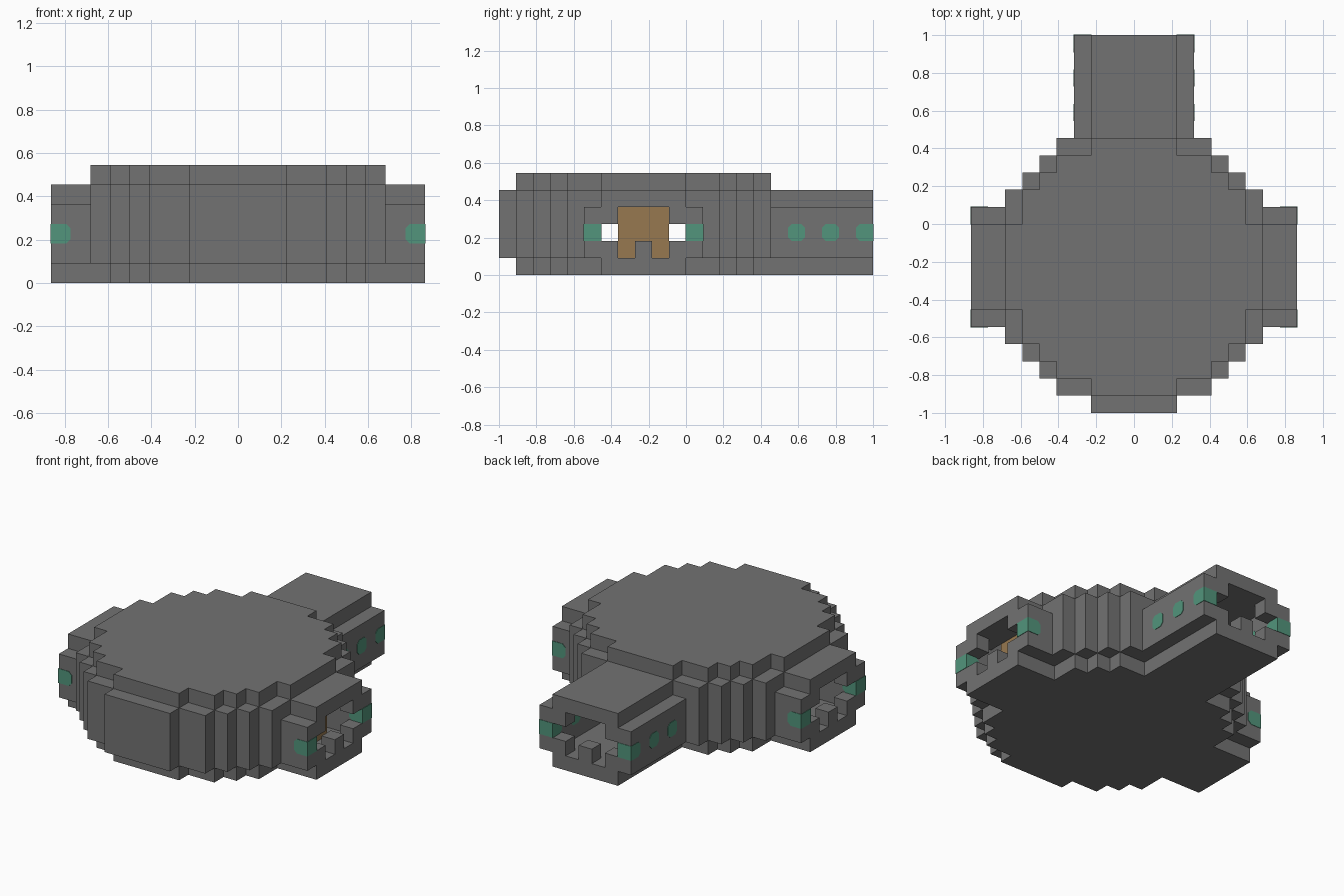
import bpy, bmesh, math
from mathutils import Matrix, Vector

cube = bpy.data.objects.get("Cube")
if cube:
    bpy.data.objects.remove(cube, do_unlink=True)

U = 1 / 11           # one block
MID = -2.5           # hub centre along y, in blocks
EPS = 0.03           # lamp projection, in blocks


def material(name, rgb):
    m = bpy.data.materials.new(name)
    m.use_nodes = True
    m.diffuse_color = (*rgb, 1)
    bsdf = next(n for n in m.node_tree.nodes if n.type == 'BSDF_PRINCIPLED')
    bsdf.inputs["Base Color"].default_value = (*rgb, 1)
    return m


GREY = material("hull grey", (0.17, 0.17, 0.17))
GREEN = material("lamp green", (0.085, 0.30, 0.20))
GOLD = material("door ochre", (0.31, 0.19, 0.08))


def finish(name, bm, mat, place=Matrix()):
    """Turn block units into an object of the given colour."""
    bmesh.ops.recalc_face_normals(bm, faces=bm.faces)
    bm.transform(Matrix.Scale(U, 4) @ place)
    mesh = bpy.data.meshes.new(name)
    bm.to_mesh(mesh)
    bm.free()
    mesh.materials.append(mat)
    obj = bpy.data.objects.new(name, mesh)
    bpy.context.collection.objects.link(obj)
    return obj


def add_box(bm, x, y, z):
    lo, hi = Vector((x[0], y[0], z[0])), Vector((x[1], y[1], z[1]))
    size = Matrix.Diagonal((*(hi - lo), 1))
    bmesh.ops.create_cube(bm, size=1, matrix=Matrix.Translation((lo + hi) / 2) @ size)


def add_prism(bm, points, offset):
    face = bm.faces.new([bm.verts.new(p) for p in points])
    new = bmesh.ops.extrude_face_region(bm, geom=[face])["geom"]
    bmesh.ops.translate(bm, vec=offset,
                        verts=[v for v in new if isinstance(v, bmesh.types.BMVert)])


# Stepped round floor and roof
STEPS = [(7.5, 2.5), (6.5, 2.5), (6.5, 4.5), (5.5, 4.5), (5.5, 5.5),
         (4.5, 5.5), (4.5, 6.5), (2.5, 6.5), (2.5, 7.5)]
half = STEPS + [(-x, y) for x, y in reversed(STEPS)]
outline = half + [(-x, -y) for x, y in half]
for name, z in (("hub_floor", 0), ("hub_roof", 5)):
    bm = bmesh.new()
    add_prism(bm, [(x, y + MID, z) for x, y in outline], (0, 0, 1))
    finish(name, bm, GREY)

# Wall columns around the hub, mirrored to the four quarters
COLUMNS = [((6.5, 7.5), (2.5, 4.5)), ((5.5, 6.5), (4.5, 5.5)),
           ((4.5, 5.5), (5.5, 6.5)), ((2.5, 4.5), (6.5, 7.5))]
bm = bmesh.new()
for sx in (-1, 1):
    for sy in (-1, 1):
        for x, y in COLUMNS:
            add_box(bm, sorted(sx * v for v in x),
                    sorted(sy * v + MID for v in y), (1, 5))
finish("hub_wall", bm, GREY)

bm = bmesh.new()
add_box(bm, (-2.5, 2.5), (-11, -10), (1, 5))
finish("front_wall", bm, GREY)


def arm(name, start, end, place, lamps):
    """Hollow docking arm along local +y, with a stepped port at its end."""
    bm = bmesh.new()
    add_box(bm, (-2.5, 2.5), (start, end), (0, 1))
    add_box(bm, (-2.5, 2.5), (start, end), (4, 5))
    for side in ((-3.5, -2.5), (2.5, 3.5)):
        add_box(bm, side, (start, end), (1, 4))
    finish(name + "_shell", bm, GREY, place)

    # Port corner blocks and the middle sill post
    bm = bmesh.new()
    for side in ((-2.5, -1.5), (1.5, 2.5)):
        for z in ((1, 2), (3, 4)):
            add_box(bm, side, (end - 1, end), z)
    add_box(bm, (-0.5, 0.5), (end - 1, end), (1, 2))
    finish(name + "_port", bm, GREY, place)

    # Chamfered lamps set through both side walls
    bm = bmesh.new()
    c = 0.22
    for t in lamps:
        a, b = t, t + 1
        shape = [(a + c, 3), (a, 3 - c), (a, 2 + c), (a + c, 2)]
        if b == end:
            shape += [(b + EPS, 2), (b + EPS, 3)]
        else:
            shape += [(b - c, 2), (b, 2 + c), (b, 3 - c), (b - c, 3)]
        for s in (-3.5, 2.5):
            add_prism(bm, [(s - EPS, y, z) for y, z in shape], (1 + 2 * EPS, 0, 0))
    finish(name + "_lamps", bm, GREEN, place)


def turned(angle):
    return Matrix.Translation((0, MID, 0)) @ Matrix.Rotation(math.radians(angle), 4, 'Z')


arm("rear_arm", 5, 11, Matrix(), (6, 8, 10))
arm("left_arm", 7.5, 9.5, turned(-90), (8.5,))
arm("right_arm", 7.5, 9.5, turned(90), (8.5,))

# Closed door inside the left port
bm = bmesh.new()
add_box(bm, (-1.5, 1.5), (6.5, 7.5), (1, 4))
finish("left_door", bm, GOLD, turned(-90))
